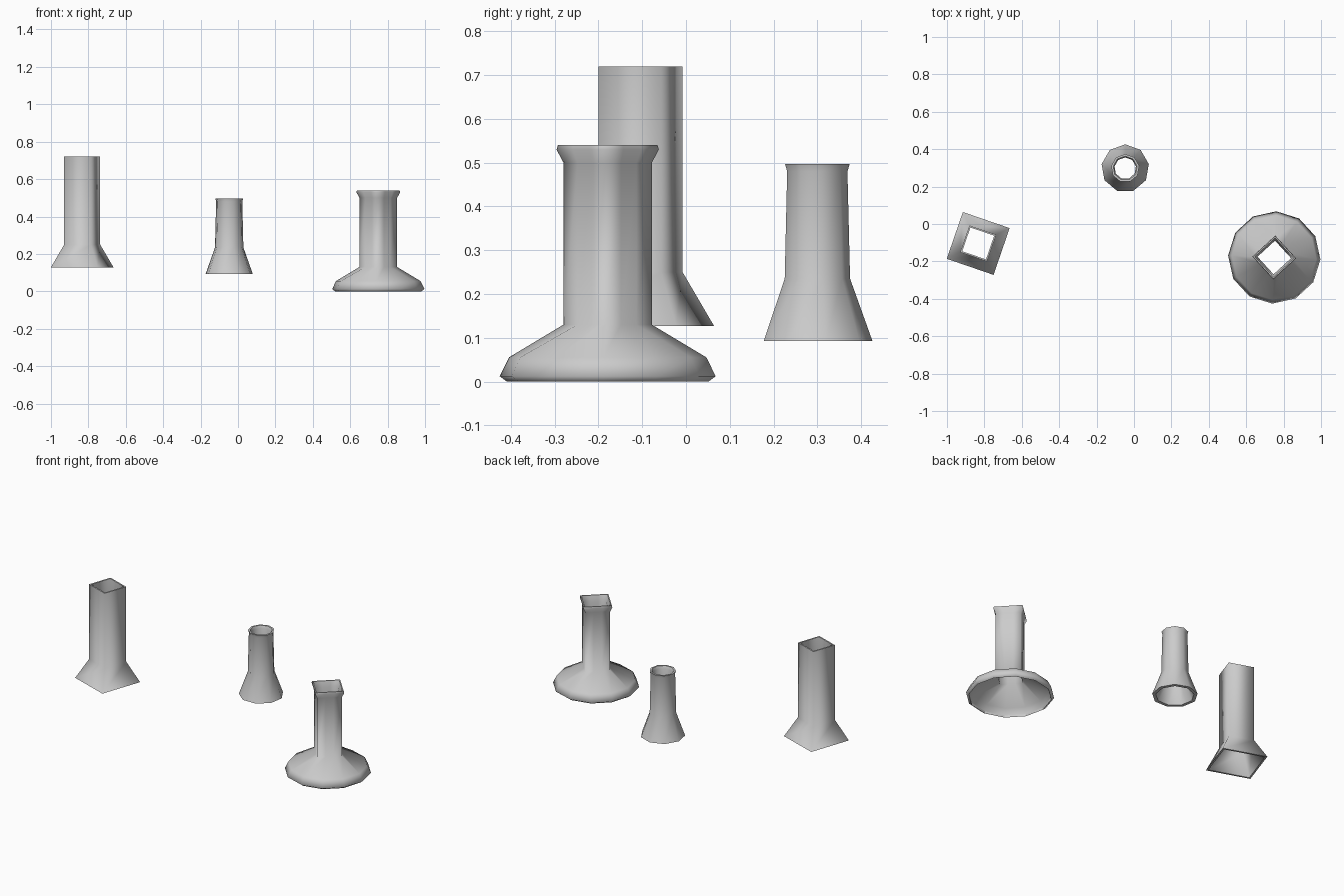
import bpy
import bmesh
from math import cos, sin, pi, radians

if "Cube" in bpy.data.objects:
    bpy.data.objects.remove(bpy.data.objects["Cube"])


def ring_point(i, count, sides, radius, turn):
    """Point i of count spread around a regular polygon outline."""
    t = i * sides / count
    k = int(t)
    f = t - k
    a = turn + 2 * pi * k / sides
    b = turn + 2 * pi * (k + 1) / sides
    return (radius * (cos(a) * (1 - f) + cos(b) * f),
            radius * (sin(a) * (1 - f) + sin(b) * f))


def hollow_column(name, centre, count, turn, outer, inner):
    """Closed loft up the outside and down the inside; rings are (z, radius, sides)."""
    bm = bmesh.new()
    profile = outer + inner
    rings = []
    for z, radius, sides in profile:
        pts = [ring_point(i, count, sides, radius, radians(turn)) for i in range(count)]
        rings.append([bm.verts.new((x, y, z)) for x, y in pts])
    rims = (len(outer) - 1, len(profile) - 1)
    for r, low in enumerate(rings):
        high = rings[(r + 1) % len(rings)]
        for i in range(count):
            j = (i + 1) % count
            face = bm.faces.new((low[i], low[j], high[j], high[i]))
            face.smooth = r not in rims
    bmesh.ops.recalc_face_normals(bm, faces=bm.faces)
    mesh = bpy.data.meshes.new(name)
    bm.to_mesh(mesh)
    bm.free()
    obj = bpy.data.objects.new(name, mesh)
    obj.location = (centre[0], centre[1], 0)
    bpy.context.collection.objects.link(obj)
    return obj


# Tall square chimney with flared foot
hollow_column("square_chimney", (-0.833, -0.104), 4, -19 + 45,
              [(0.127, 0.187, 4), (0.25, 0.107, 4), (0.72, 0.107, 4)],
              [(0.72, 0.095, 4), (0.247, 0.095, 4), (0.127, 0.172, 4)])

# Small nine-sided chimney with a slight lip
hollow_column("round_chimney", (-0.047, 0.298), 9, 90,
              [(0.093, 0.128, 9), (0.235, 0.077, 9), (0.48, 0.071, 9), (0.497, 0.076, 9)],
              [(0.497, 0.065, 9), (0.48, 0.058, 9), (0.235, 0.062, 9), (0.093, 0.108, 9)])

# Square chimney with lip, spreading into a twelve-sided dish foot
hollow_column("dish_chimney", (0.75, -0.179), 12, -2.5,
              [(0.0, 0.231, 12), (0.012, 0.247, 12), (0.055, 0.226, 12),
               (0.13, 0.101, 4), (0.5, 0.101, 4), (0.53, 0.117, 4), (0.54, 0.114, 4)],
              [(0.54, 0.105, 4), (0.505, 0.09, 4), (0.12, 0.09, 4),
               (0.05, 0.214, 12), (0.012, 0.228, 12)])
